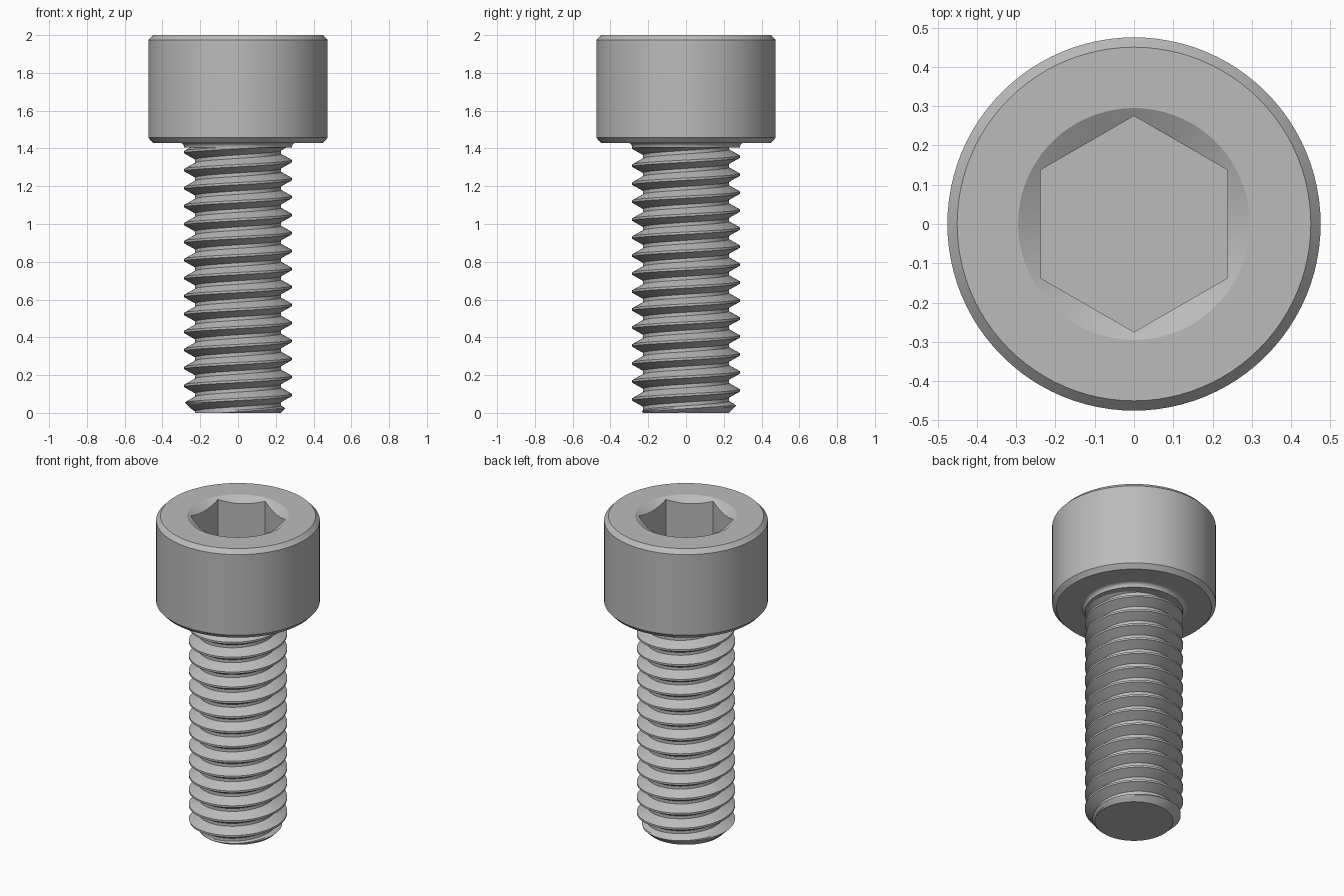
import bpy
import bmesh
from math import cos, sin, pi, radians, tan

default = bpy.data.objects.get("Cube")
if default:
    bpy.data.objects.remove(default)

SEG = 96
PITCH = 0.0952
MAJOR, MINOR = 0.285, 0.227
SHANK_TOP = 1.405
HEAD_BASE = 1.43
TOP = 2.0

steel = bpy.data.materials.new("grey_steel")
steel.use_nodes = True
grey = (0.5, 0.5, 0.5, 1)
steel.diffuse_color = grey
steel.node_tree.nodes["Principled BSDF"].inputs["Base Color"].default_value = grey


def finish(name, bm):
    """Clean the mesh and turn it into a smooth-shaded object."""
    bmesh.ops.remove_doubles(bm, verts=bm.verts, dist=1e-5)
    bmesh.ops.recalc_face_normals(bm, faces=bm.faces)
    mesh = bpy.data.meshes.new(name)
    bm.to_mesh(mesh)
    bm.free()
    mesh.materials.append(steel)
    obj = bpy.data.objects.new(name, mesh)
    bpy.context.collection.objects.link(obj)
    bpy.ops.object.select_all(action="DESELECT")
    obj.select_set(True)
    bpy.context.view_layer.objects.active = obj
    bpy.ops.object.shade_smooth_by_angle(angle=radians(25))
    return obj


def add_ring(bm, point):
    """Ring of vertices; point(angle) gives radius and height."""
    ring = []
    for i in range(SEG):
        a = 2 * pi * i / SEG
        r, z = point(a)
        ring.append(bm.verts.new((r * cos(a), r * sin(a), z)))
    return ring


def bridge(bm, low, high):
    for i in range(SEG):
        j = (i + 1) % SEG
        bm.faces.new((low[i], low[j], high[j], high[i]))


def lathe(bm, points):
    rings = [add_ring(bm, p if callable(p) else lambda a, p=p: p) for p in points]
    for low, high in zip(rings, rings[1:]):
        bridge(bm, low, high)
    return rings


# Head with a countersunk hexagonal socket
def hex_radius(a):
    off = (a + pi / 6) % (pi / 3) - pi / 6
    return 0.238 / cos(off)


def socket_rim(a):
    r = hex_radius(a)
    return r, TOP - (0.295 - r) * tan(radians(30))


bm = bmesh.new()
rings = lathe(bm, [
    (0.25, HEAD_BASE), (0.45, HEAD_BASE), (0.475, HEAD_BASE + 0.027),
    (0.475, TOP - 0.027), (0.45, TOP), (0.295, TOP),
    socket_rim, lambda a: (hex_radius(a), TOP - 0.286),
])
bm.faces.new(rings[0])
bm.faces.new(rings[-1])
finish("socket_head", bm)


# Threaded shank: profile follows a right-handed helix
CREST, FLANK = 0.012, 0.0325


def thread_radius(z, a):
    d = (z - PITCH * a / (2 * pi)) % PITCH
    d = min(d, PITCH - d)
    t = min(max((d - CREST / 2) / FLANK, 0), 1)
    r = MAJOR + (MINOR - MAJOR) * t
    return min(r, MINOR + max(z, 0))


# Stations in one pitch: crest edges, flank subdivisions, root edges
flank = [CREST / 2 + FLANK * k / 4 for k in range(5)]
stations = flank + [PITCH - f for f in reversed(flank)]
turns = range(-1, 16)
levels = [n * PITCH + s for n in turns for s in stations]
per_turn = len(stations)

bm = bmesh.new()
columns = []
for i in range(SEG + 1):
    a = 2 * pi * i / SEG
    column = []
    for s in levels:
        z = min(max(s + PITCH * i / SEG, 0), SHANK_TOP)
        r = thread_radius(z, a)
        column.append(bm.verts.new((r * cos(a), r * sin(a), z)))
    columns.append(column)
for left, right in zip(columns, columns[1:]):
    for k in range(len(levels) - 1):
        quad = (left[k], right[k], right[k + 1], left[k + 1])
        heights = [v.co.z for v in quad]
        if max(heights) - min(heights) > 1e-6:
            bm.faces.new(quad)

# Close the tip and run the thread out into the neck
bm.faces.new(add_ring(bm, lambda a: (MINOR, 0)))
fillet = 0.025
neck = [lambda a: (thread_radius(SHANK_TOP, a), SHANK_TOP)]
neck += [(MAJOR + fillet * (1 - cos(t)), SHANK_TOP + fillet * sin(t))
         for t in (k * pi / 10 for k in range(6))]
rings = lathe(bm, neck)
bm.faces.new(rings[-1])
bmesh.ops.dissolve_degenerate(bm, dist=1e-5, edges=bm.edges)
finish("threaded_shank", bm)
